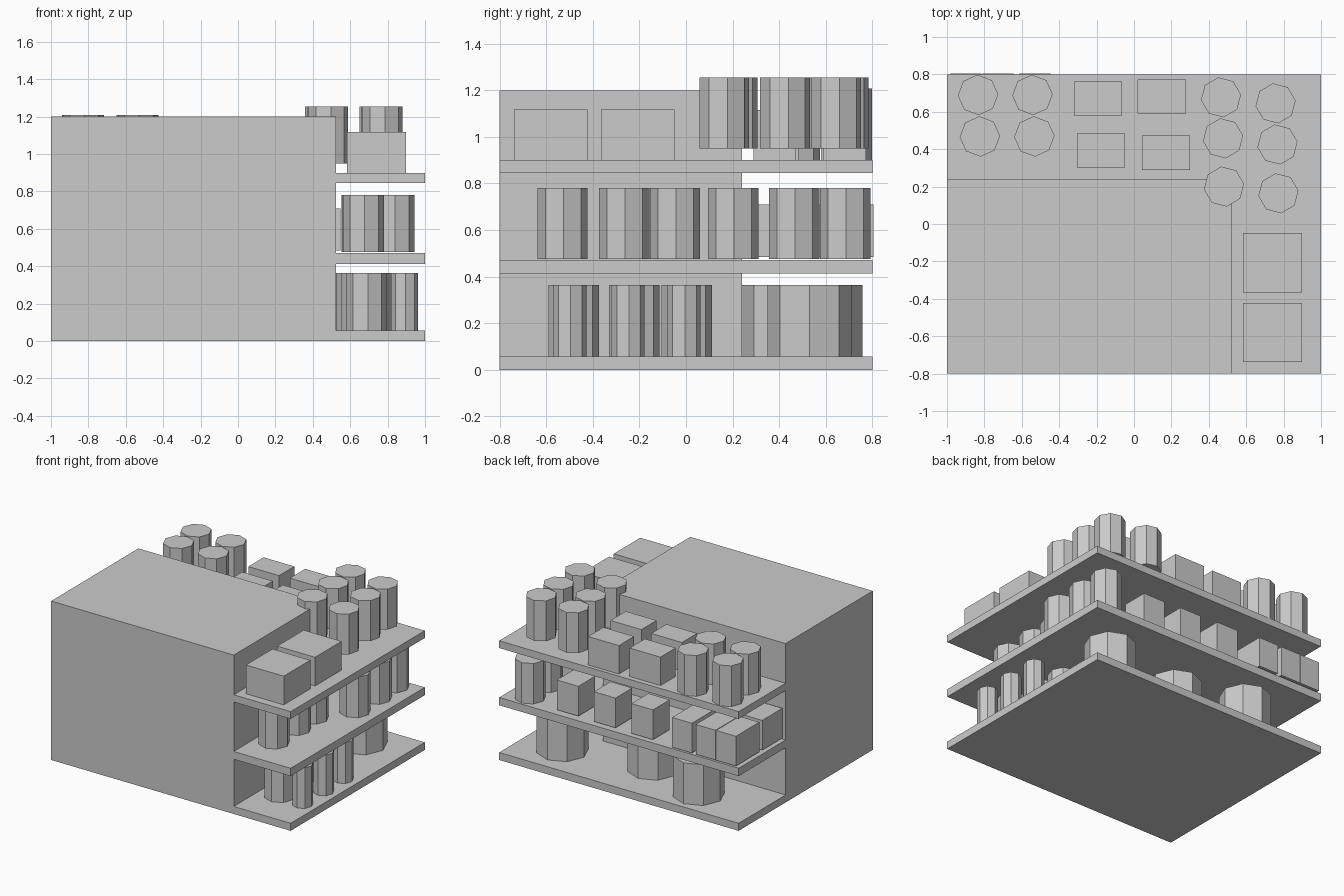
import bpy
from math import radians, pi, cos, sin

if "Cube" in bpy.data.objects:
    bpy.data.objects.remove(bpy.data.objects["Cube"])


def prism(name, pts, z0, z1):
    """Extrude an outline from z0 up to z1."""
    n = len(pts)
    verts = [(x, y, z) for z in (z0, z1) for x, y in pts]
    faces = [tuple(reversed(range(n))), tuple(range(n, 2 * n))]
    faces += [(i, (i + 1) % n, n + (i + 1) % n, n + i) for i in range(n)]
    mesh = bpy.data.meshes.new(name)
    mesh.from_pydata(verts, [], faces)
    obj = bpy.data.objects.new(name, mesh)
    bpy.context.collection.objects.link(obj)
    return obj


def box(name, x0, x1, y0, y1, z0, z1):
    return prism(name, [(x0, y0), (x1, y0), (x1, y1), (x0, y1)], z0, z1)


def jars(name, centres, r, z0, z1, turn=0.0):
    """Eight-sided jars at the given centres."""
    for i, (cx, cy) in enumerate(centres):
        angles = [radians(turn) + k * pi / 4 for k in range(8)]
        prism(f"{name}_{i + 1}",
              [(cx + r * cos(a), cy + r * sin(a)) for a in angles], z0, z1)


def cartons(name, corners, w, d, z0, z1):
    """Equal boxes placed by their low x, low y corner."""
    for i, (x, y) in enumerate(corners):
        box(f"{name}_{i + 1}", x, x + w, y, y + d, z0, z1)


# Solid core and the three shelves around it
box("core_block", -1, 0.525, -0.8, 0.24, 0, 1.2)
for level, (z0, z1) in enumerate([(0, 0.057), (0.413, 0.472), (0.845, 0.9)]):
    box(f"shelf_{level + 1}", -1, 1, -0.8, 0.8, z0, z1)

# Top shelf: jars at both back corners, cartons between and at the right
jars("top_right_jar", [(0.465, 0.677), (0.476, 0.458), (0.481, 0.2),
                       (0.757, 0.645), (0.767, 0.425), (0.772, 0.164)],
     0.108, 0.95, 1.255, 8)
jars("top_left_jar", [(-0.834, 0.69), (-0.543, 0.69),
                      (-0.824, 0.468), (-0.533, 0.468)], 0.108, 0.9, 1.208, 2)
cartons("top_back_carton", [(-0.32, 0.58), (0.02, 0.59),
                            (-0.305, 0.302), (0.043, 0.29)],
        0.257, 0.182, 0.9, 1.115)
cartons("top_right_carton", [(0.583, -0.365), (0.583, -0.738)],
        0.316, 0.316, 0.9, 1.117)

# Middle shelf: two rows of three jars, then cartons along the back
jars("middle_jar", [(0.672, -0.53), (0.667, -0.265), (0.66, -0.047),
                    (0.835, 0.203), (0.83, 0.465), (0.822, 0.684)],
     0.108, 0.475, 0.78, 2)
cartons("middle_back_carton", [(0.367, 0.56), (0.05, 0.57), (-0.27, 0.58)],
        0.18, 0.2, 0.485, 0.71)
for row, (y0, y1) in enumerate([(0.525, 0.804), (0.25, 0.49)]):
    cartons(f"middle_left_carton_row_{row + 1}",
            [(-0.98, y0), (-0.81, y0), (-0.612, y0)],
            0.165, y1 - y0, 0.485, 0.71)

# Bottom shelf: medium and slim jars at the right, wide drums at the back
jars("bottom_jar", [(0.687, -0.482), (0.66, -0.222), (0.634, 0.003)],
     0.108, 0.057, 0.365, 4)
jars("bottom_slim_jar", [(0.89, -0.5), (0.89, -0.25), (0.885, -0.01)],
     0.072, 0.057, 0.365, 4)
jars("bottom_drum", [(0.66, 0.53), (-0.02, 0.42), (-0.51, 0.577)],
     0.18, 0.057, 0.365)
